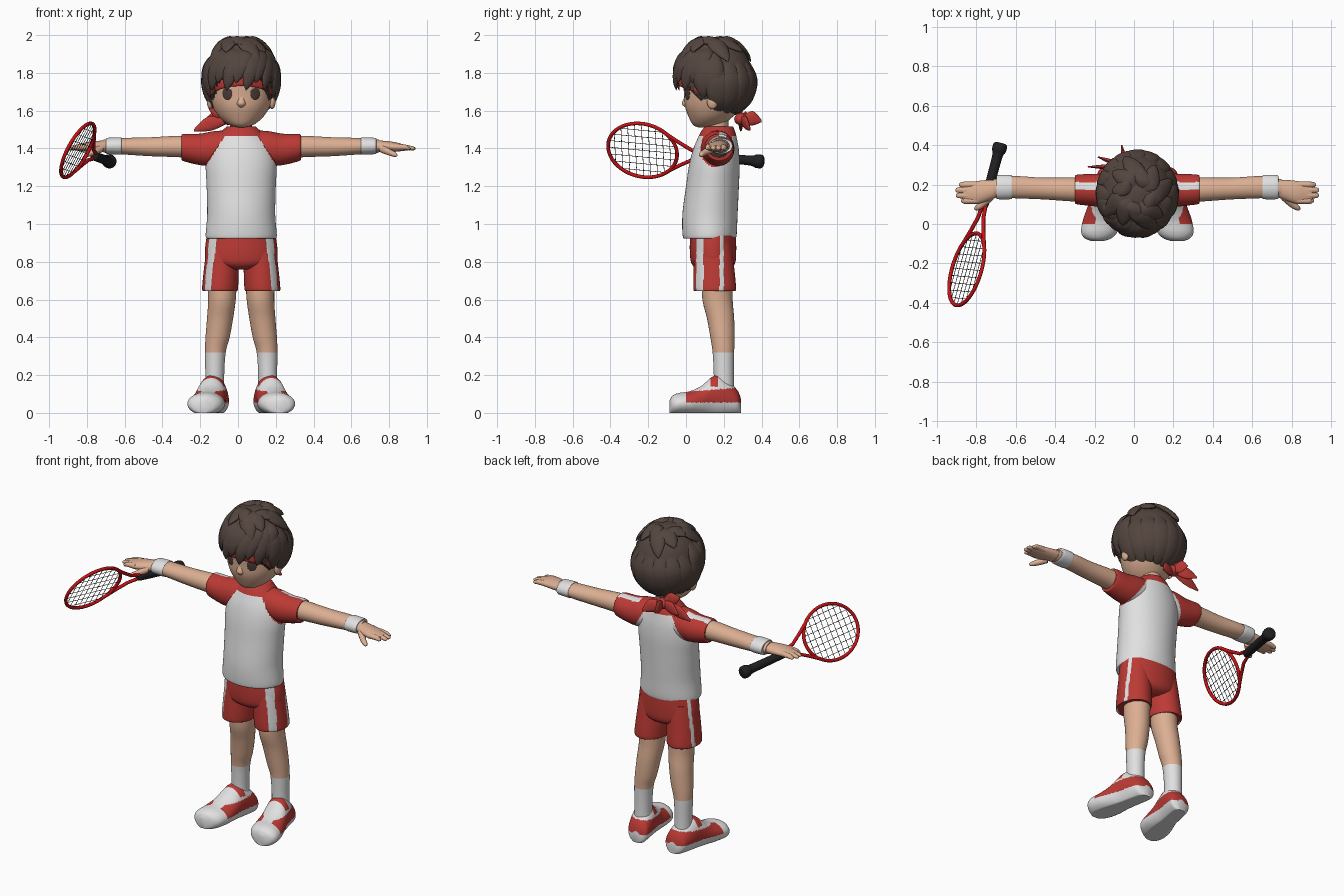
import bpy, bmesh, random
from math import sin, cos, pi, radians, sqrt
from mathutils import Vector, Matrix

if "Cube" in bpy.data.objects:
    bpy.data.objects.remove(bpy.data.objects["Cube"])
random.seed(4)
MID = 0.017  # the body's centre line
X, Y, Z = Vector((1, 0, 0)), Vector((0, 1, 0)), Vector((0, 0, 1))
SIDES = (("left", 1), ("right", -1))


def material(name, rgb):
    m = bpy.data.materials.new(name)
    m.use_nodes = True
    m.diffuse_color = (*rgb, 1)
    m.node_tree.nodes["Principled BSDF"].inputs["Base Color"].default_value = (*rgb, 1)
    return m


SKIN = material("skin", (0.72, 0.43, 0.29))
HAIR = material("brown hair", (0.088, 0.06, 0.05))
RED = material("cloth red", (0.5, 0.042, 0.035))
WHITE = material("cloth white", (0.75, 0.75, 0.75))
FRAME = material("racket red", (0.6, 0.006, 0.008))
BLACK = material("grip black", (0.015, 0.015, 0.017))
DARK = material("eye brown", (0.065, 0.042, 0.037))


def finish(bm, name, mats, rule=None, side=1):
    """Colour faces by rule, shift to the body's centre line, add to the scene."""
    bmesh.ops.recalc_face_normals(bm, faces=bm.faces)
    for f in bm.faces:
        f.smooth = True
        if rule:
            f.material_index = int(rule(f.calc_center_median()))
    for v in bm.verts:
        v.co.x = MID + side * v.co.x
    if side < 0:
        bmesh.ops.reverse_faces(bm, faces=bm.faces)
    me = bpy.data.meshes.new(name)
    bm.to_mesh(me)
    bm.free()
    for m in mats:
        me.materials.append(m)
    me.set_sharp_from_angle(angle=radians(50))
    ob = bpy.data.objects.new(name, me)
    bpy.context.collection.objects.link(ob)
    return ob


def smooth_rows(rows, steps):
    """Catmull-Rom curve through rows of numbers."""
    out = []
    for i in range(len(rows) - 1):
        p = [rows[max(0, min(len(rows) - 1, i + k))] for k in (-1, 0, 1, 2)]
        for s in range(steps):
            t = s / steps
            out.append([b + 0.5 * t * (c - a + t * (2*a - 5*b + 4*c - d + t * (3*(b - c) + d - a)))
                        for a, b, c, d in zip(*p)])
    return out + [list(rows[-1])]


def loft(name, rows, u, v, mats, rule=None, side=1, n=32, steps=5, floor=None):
    """Skin ellipses (x, y, z, radius u, radius v); without v, follow the path."""
    bm = bmesh.new()
    rows = smooth_rows(rows, steps)
    rings = []
    for i, (x, y, z, a, b) in enumerate(rows):
        w = v
        if w is None:
            along = Vector(rows[min(i + 1, len(rows) - 1)][:3]) - Vector(rows[max(i - 1, 0)][:3])
            w = u.cross(along).normalized()
        ring = []
        for k in range(n):
            p = Vector((x, y, z)) + u * a * cos(2 * pi * k / n) + w * b * sin(2 * pi * k / n)
            if floor is not None:
                p.z = max(p.z, floor)
            ring.append(bm.verts.new(p))
        rings.append(ring)
    for r, q in zip(rings, rings[1:]):
        for k in range(n):
            bm.faces.new((r[k], r[(k + 1) % n], q[(k + 1) % n], q[k]))
    bm.faces.new(rings[0])
    bm.faces.new(rings[-1])
    return finish(bm, name, mats, rule, side)


def blob(name, loc, size, mat, yaw=0, side=1, shape=None, n=24):
    bm = bmesh.new()
    bmesh.ops.create_uvsphere(bm, u_segments=n, v_segments=n // 2, radius=1)
    bm.transform(Matrix.Translation(loc) @ Matrix.Rotation(yaw, 4, "Z") @ Matrix.Diagonal((*size, 1)))
    if shape:
        for v in bm.verts:
            v.co = shape(v.co)
    return finish(bm, name, [mat], side=side)


# Shirt with raglan sleeves
def raglan(p):
    stripe = abs(p.x) > 0.16 and 0.175 < p.y < 0.212 and p.z > 1.43
    return (abs(p.x) > 0.085 + 0.62 * (1.47 - p.z) or p.z > 1.464) and not stripe


loft("shirt", [(0, .125, .925, .17, .125), (0, .125, .935, .188, .142), (0, .127, 1.05, .18, .146),
               (0, .14, 1.2, .183, .14), (0, .15, 1.31, .188, .134), (0, .158, 1.39, .178, .122),
               (0, .165, 1.45, .145, .105), (0, .17, 1.49, .105, .09), (0, .174, 1.515, .078, .075)],
     X, Y, [WHITE, RED], raglan, n=96, steps=12)
loft("neck", [(0, .17, 1.42, .062, .062), (0, .165, 1.5, .058, .06), (0, .16, 1.58, .06, .065)], X, Y, [SKIN])


def shorts_stripes(p):
    return abs(p.x) > .13 and (.055 < p.y < .092 or .178 < p.y < .2)


for label, s in SIDES:
    # Arms
    loft(label + "_sleeve", [(.06, .165, 1.41, .085, .085), (.14, .168, 1.40, .088, .092),
                             (.22, .172, 1.395, .082, .083), (.305, .175, 1.405, .075, .072),
                             (.316, .175, 1.405, .064, .06)], Y, Z, [WHITE, RED], raglan, s, 80, 12)
    loft(label + "_arm", [(.2, .175, 1.4, .065, .06), (.32, .175, 1.41, .061, .057), (.48, .18, 1.409, .055, .05),
                          (.63, .187, 1.412, .056, .043), (.73, .182, 1.412, .045, .034)], Y, Z, [SKIN], None, s)
    loft(label + "_wristband", [(.637, .187, 1.413, .054, .04), (.641, .187, 1.413, .061, .046),
                                (.708, .187, 1.413, .061, .043), (.714, .187, 1.413, .05, .036)],
         Y, Z, [WHITE], None, s)
    loft(label + "_palm", [(.70, .182, 1.412, .042, .032), (.76, .17, 1.41, .053, .03),
                           (.81, .16, 1.408, .058, .026), (.85, .158, 1.405, .052, .019),
                           (.885, .158, 1.403, .045, .012)], Y, Z, [SKIN], None, s)
    for i, tip in enumerate((.895, .92, .922, .905)):
        y = .118 + .027 * i
        loft(f"{label}_finger_{i + 1}", [(.81, y, 1.408, .016, .018), (.87, y, 1.406, .016, .014),
                                         (tip - .01, y, 1.40, .013, .01), (tip, y, 1.399, .005, .004)],
             Y, Z, [SKIN], None, s, 12, 3)
    loft(label + "_thumb", [(.745, .14, 1.40, .024, .022), (.785, .1, 1.38, .018, .017),
                            (.815, .08, 1.368, .013, .013), (.826, .073, 1.364, .003, .003)],
         Z, None, [SKIN], None, s, 12, 4)

    # Shorts legs, with two stripes down the outside
    loft(label + "_shorts_leg", [(.10, .145, .9, .08, .095), (.103, .147, .8, .09, .105),
                                 (.112, .152, .66, .095, .113), (.112, .152, .648, .085, .1)],
         X, Y, [RED, WHITE], shorts_stripes, s, 120, 8)
    # Legs and socks
    loft(label + "_leg", [(.1, .165, .72, .078, .082), (.102, .167, .6, .073, .08), (.112, .183, .5, .069, .072),
                          (.125, .193, .4, .064, .064), (.137, .198, .32, .055, .057),
                          (.14, .2, .2, .05, .053), (.14, .2, .1, .052, .055)],
         X, Y, [SKIN, WHITE], lambda p: p.z < .32, s, steps=10)

    # Shoes: red side panels and tongue on white
    def shoe_paint(p):
        lane = abs(p.x - (.18 - .2 * p.y)) < .035 and p.y < .15
        panel = .055 < p.z < .115 + .08 * max(0, p.y - .05) and p.y > 0 and not lane
        return panel or (p.z > .14 and .128 < p.y < .17)

    shoe = [(.292, .03, .07), (.275, .062, .115), (.235, .072, .16), (.175, .076, .198), (.135, .078, .188),
            (.08, .086, .142), (.02, .095, .115), (-.04, .092, .105), (-.072, .068, .09), (-.087, .03, .066)]
    loft(label + "_shoe", [(.185 - .2 * y, y, h * .45, w, h * .55) for y, w, h in shoe],
         X, Z, [WHITE, RED], shoe_paint, s, 96, 10, floor=0)

loft("shorts_seat", [(0, .146, .758, .06, .07), (0, .145, .772, .13, .1), (0, .144, .8, .184, .118),
                     (0, .143, .86, .192, .123), (0, .143, .94, .182, .122)], X, Y, [RED, WHITE],
     shorts_stripes, n=120, steps=8)

# Head and face
loft("head", [(0, .09, 1.512, .02, .025), (0, .112, 1.525, .065, .075), (0, .13, 1.565, .115, .115),
              (0, .145, 1.62, .15, .15), (0, .155, 1.68, .168, .165), (0, .16, 1.76, .17, .172),
              (0, .16, 1.86, .14, .15), (0, .16, 1.92, .06, .06)], X, Y, [SKIN], n=48, steps=6)
loft("nose", [(0, .02, 1.71, .012, .015), (0, .008, 1.665, .02, .02), (0, .002, 1.638, .024, .024),
              (0, .008, 1.622, .02, .018), (0, .02, 1.608, .01, .01)], X, Y, [SKIN], n=16)
for label, s in SIDES:
    blob(label + "_eye", (.074, .0075, 1.692), (.028, .005, .036), DARK, radians(25), s)
    blob(label + "_eyebrow", (.078, .0045, 1.742), (.032, .005, .007), HAIR, radians(26), s)
    blob(label + "_ear", (.164, .14, 1.65), (.018, .03, .042), SKIN, 0, s)

# Hair mass, tucked under along the hairline
CROWN = Vector((0, .15, 1.77))


def tuck(p):
    return CROWN + (p - CROWN) * .74 if p.z < 1.73 - .98 * p.y else p


blob("hair", CROWN, (.188, .205, .218), HAIR, shape=tuck, n=64)


def lock(name, start, end, width, lift):
    """A tapered lock lying on the hair from start to end, as (azimuth, elevation)."""
    rows = []
    for t, w, r in ((0, .5, .93), (.3, 1, .99), (.6, .95, 1.0), (.85, .55, 1 + lift * .6), (1, .05, 1 + lift)):
        az, el = (radians(a + (b - a) * t) for a, b in zip(start, end))
        out = Vector((.19 * cos(el) * cos(az), .207 * cos(el) * sin(az), .221 * sin(el)))
        rows.append((*(CROWN + out * r), width * w, width * w * .4))
    az = radians((start[0] + end[0]) / 2)
    loft(name, rows, Vector((-sin(az), cos(az), 0)), None, [HAIR], n=12, steps=4)


for i in range(9):  # fringe
    az = -154 + 16 * i
    lock(f"fringe_{i + 1}", (az + 12, 50), (az - 8, -6 - 10 * (i % 2)), .048, .02)
for i, az in enumerate((-178, -162, -18, -2)):  # sideburns
    lock(f"side_lock_{i + 1}", (az, 40), (az, -36 + 8 * (i in (1, 2))), .055, .01)
for i in range(9):  # back
    az = 4 + 21.5 * i
    lock(f"back_lock_{i + 1}", (az, 25), (az + 4, -60 + random.uniform(-5, 5)), .06, -.01)
for i in range(12):  # tousled top
    az = 30 * i + random.uniform(-8, 8)
    lock(f"top_lock_{i + 1}", (az, 78), (az + 25, 22 + 14 * (i % 3)), .05, .07)

# Headband across the brow, and its knot at the nape
band = []
for k in range(33):
    a = radians(-160 + 140 * k / 32)
    y = .15 + .185 * sin(a)
    band.append((.178 * cos(a), y, 1.742 - .4 * y, .026, .007))
loft("headband", band, Z, None, [RED], n=12, steps=1)
KNOT = Vector((-.06, .29, 1.555))
blob("headband_knot", KNOT, (.04, .035, .032), RED)
for i, tip in enumerate(((-.25, .29, 1.495), (-.17, .28, 1.615), (-.08, .40, 1.545),
                         (.05, .34, 1.5), (-.2, .34, 1.54))):
    tip = Vector(tip)
    mid = KNOT.lerp(tip, .55) + Z * .01
    flat = (tip - KNOT).cross(Y if abs(tip.y - KNOT.y) < .06 else X).normalized()
    loft(f"headband_tail_{i + 1}", [(*KNOT, .014, .012), (*mid, .038, .012), (*tip, .006, .003)],
         flat, None, [RED], n=12, steps=6)

# Racket
HUB = Vector((-.848, -.23, 1.39))
ALONG = Vector((-.1, -.37, .035)).normalized()
ACROSS = Vector((.08, 0, .148))
ACROSS = (ACROSS - ALONG * ACROSS.dot(ALONG)).normalized()
LONG, WIDE = .19, .16


def at(a, b):
    return HUB + ALONG * a + ACROSS * b


def wires(name, paths, radius, mat, cyclic=False):
    cu = bpy.data.curves.new(name, "CURVE")
    cu.dimensions = "3D"
    cu.bevel_depth = radius
    cu.bevel_resolution = 2
    cu.use_fill_caps = True
    for path in paths:
        sp = cu.splines.new("POLY")
        sp.points.add(len(path) - 1)
        for point, co in zip(sp.points, path):
            point.co = (*co, 1)
        sp.use_cyclic_u = cyclic
    cu.materials.append(mat)
    bpy.context.collection.objects.link(bpy.data.objects.new(name, cu))


wires("racket_frame", [[at(LONG * cos(k * pi / 32), WIDE * sin(k * pi / 32)) for k in range(64)]], .01, FRAME, True)
strings = []
for k in range(-4, 5):
    o = k / 5
    h = sqrt(1 - o * o)
    strings.append([at(LONG * o, -WIDE * h), at(LONG * o, WIDE * h)])
for k in range(-3, 4):
    o = k / 4
    h = sqrt(1 - o * o)
    strings.append([at(-LONG * h, WIDE * o), at(LONG * h, WIDE * o)])
wires("racket_strings", strings, .0015, BLACK)
wires("racket_throat", [[at(-.13, s * .115), at(-.2, s * .07), at(-.27, s * .03), at(-.36, s * .012)]
                        for s in (1, -1)], .01, FRAME)
grip = [(-.33, .016), (-.35, .023), (-.5, .025), (-.6, .027), (-.625, .036), (-.655, .036), (-.665, .026)]
loft("racket_grip", [(*(at(t, 0) - X * MID), r, r) for t, r in grip], ACROSS, None, [BLACK], n=20, steps=3)
